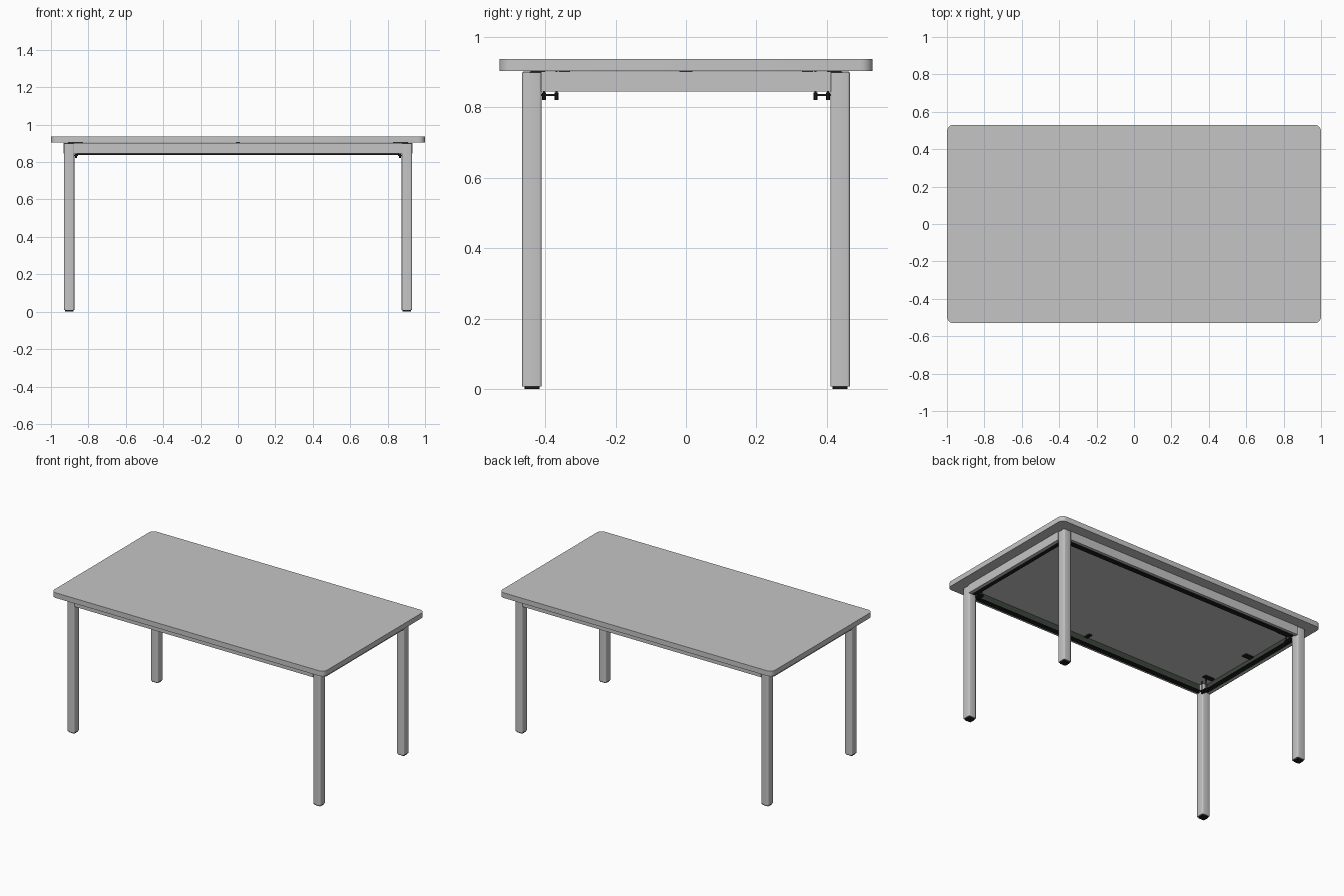
import bpy
import bmesh
from math import radians
from mathutils import Matrix

cube = bpy.data.objects.get("Cube")
if cube:
    bpy.data.objects.remove(cube, do_unlink=True)


def material(name, color):
    m = bpy.data.materials.new(name)
    m.use_nodes = True
    m.diffuse_color = (*color, 1)
    bsdf = next(n for n in m.node_tree.nodes if n.type == 'BSDF_PRINCIPLED')
    bsdf.inputs["Base Color"].default_value = (*color, 1)
    return m


GREY = material("light_grey", (0.56, 0.56, 0.56))
DARK = material("dark_green_grey", (0.045, 0.06, 0.045))
BLACK = material("black", (0.012, 0.012, 0.012))


def box(name, x, y, z, mat, round_upright=0, segments=2):
    """Box between (min, max) pairs, optionally with rounded upright edges."""
    bm = bmesh.new()
    bmesh.ops.create_cube(bm, size=1)
    spans = (x, y, z)
    for v in bm.verts:
        v.co = [(a + b) / 2 + c * (max(a, b) - min(a, b))
                for (a, b), c in zip(spans, v.co)]
    if round_upright:
        upright = [e for e in bm.edges
                   if abs(e.verts[0].co.z - e.verts[1].co.z) > 1e-4]
        bmesh.ops.bevel(bm, geom=upright, offset=round_upright,
                        segments=segments, affect='EDGES', profile=0.5)
    return finish(name, bm, mat, bool(round_upright))


def finish(name, bm, mat, smooth=False):
    mesh = bpy.data.meshes.new(name)
    bm.to_mesh(mesh)
    bm.free()
    mesh.materials.append(mat)
    ob = bpy.data.objects.new(name, mesh)
    bpy.context.collection.objects.link(ob)
    if smooth:
        bpy.ops.object.select_all(action='DESELECT')
        ob.select_set(True)
        bpy.context.view_layer.objects.active = ob
        bpy.ops.object.shade_smooth_by_angle(angle=radians(35))
    return ob


def bolt(name, x, y, z, depth, radius):
    bm = bmesh.new()
    bmesh.ops.create_cone(bm, cap_ends=True, segments=6, radius1=radius,
                          radius2=radius, depth=depth,
                          matrix=Matrix.Translation((x, y, z)))
    finish(name, bm, BLACK)


# Table top
box("table_top", (-1, 1), (-0.53, 0.53), (0.904, 0.938), GREY, 0.035, 6)

# Legs, feet and corner fixings
for sx, side in ((1, "left"), (-1, "right")):
    for sy, end in ((-1, "front"), (1, "back")):
        tag = f"{end}_{side}"
        box(f"leg_{tag}", (sx * 0.875, sx * 0.93), (sy * 0.41, sy * 0.465),
            (0.008, 0.899), GREY, 0.007, 3)
        box(f"foot_{tag}", (sx * 0.88, sx * 0.925), (sy * 0.416, sy * 0.459),
            (0, 0.008), BLACK, 0.006)
        box(f"corner_plate_{tag}", (sx * 0.855, sx * 0.885),
            (sy * 0.362, sy * 0.41), (0.832, 0.838), BLACK)
        for by in (0.368, 0.403):
            bolt(f"corner_bolt_{tag}", sx * 0.865, sy * by, 0.832, 0.022, 0.006)
            bolt(f"corner_stud_{tag}", sx * 0.865, sy * by, 0.87, 0.068, 0.003)
        box(f"top_bracket_{tag}", (sx * 0.83, sx * 0.9),
            (sy * 0.33, sy * 0.36), (0.898, 0.9045), BLACK)

# Long rails with dark inner lining and lower lip
for s, end in ((-1, "front"), (1, "back")):
    box(f"{end}_rail", (-0.876, 0.876), (s * 0.444, s * 0.463),
        (0.845, 0.902), GREY)
    box(f"{end}_rail_lining", (-0.876, 0.876), (s * 0.441, s * 0.444),
        (0.845, 0.902), DARK)
    box(f"{end}_rail_lip", (-0.86, 0.86), (s * 0.412, s * 0.443),
        (0.839, 0.845), BLACK)
    box(f"{end}_middle_clip", (-0.012, 0.012), (s * 0.4, s * 0.442),
        (0.897, 0.904), BLACK)

# Short rails, built the same way
for s, side in ((1, "left"), (-1, "right")):
    box(f"{side}_rail", (s * 0.912, s * 0.933), (-0.411, 0.411),
        (0.845, 0.902), GREY)
    box(f"{side}_rail_lining", (s * 0.909, s * 0.912), (-0.411, 0.411),
        (0.845, 0.902), DARK)
    box(f"{side}_rail_lip", (s * 0.88, s * 0.91), (-0.411, 0.411),
        (0.846, 0.852), BLACK)
    box(f"{side}_middle_clip", (s * 0.85, s * 0.91), (-0.018, 0.018),
        (0.897, 0.904), BLACK)
